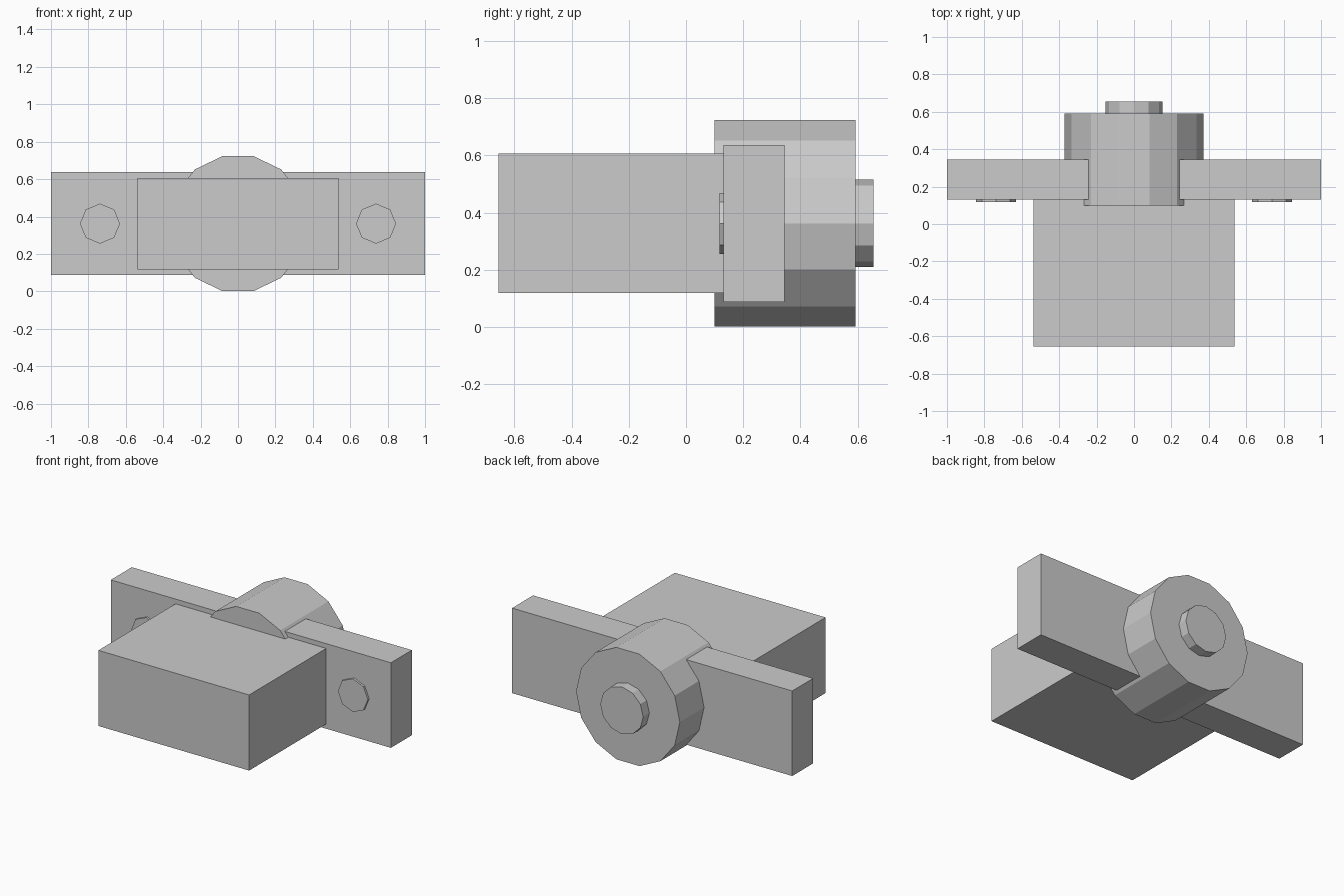
import bpy
import math

if "Cube" in bpy.data.objects:
    bpy.data.objects.remove(bpy.data.objects["Cube"])

AXIS_Z = 0.362  # height of the shared centre line


def box(name, x, y, z):
    """Box from (min, max) ranges."""
    centre = [(r[0] + r[1]) / 2 for r in (x, y, z)]
    bpy.ops.mesh.primitive_cube_add(size=1, location=centre)
    ob = bpy.context.object
    ob.name = name
    ob.scale = [r[1] - r[0] for r in (x, y, z)]
    bpy.ops.object.transform_apply(location=False, rotation=False, scale=True)
    return ob


def drum(name, sides, radius, x, y0, y1):
    """Flat-sided cylinder along y, with a corner pointing along +x."""
    bpy.ops.mesh.primitive_cylinder_add(
        vertices=sides, radius=radius, depth=y1 - y0,
        location=(x, (y0 + y1) / 2, AXIS_Z))
    ob = bpy.context.object
    ob.name = name
    # primitive starts with a corner on +y: turn it to +x, then lay it along y
    for v in ob.data.vertices:
        px, py, pz = v.co
        v.co = (py, pz, px)
    ob.data.update()
    return ob


# Main block and mounting plate
box("body_block", (-0.538, 0.538), (-0.655, 0.131), (0.118, 0.606))
box("mounting_plate", (-1, 1), (0.131, 0.345), (0.088, 0.637))

# Rear hub with its pin
drum("hub", 14, 0.3705, 0, 0.10, 0.592)
drum("hub_pin", 12, 0.153, 0, 0.56, 0.655)

# Bolt heads on the front of the plate
for side, sx in (("left", -1), ("right", 1)):
    drum(f"bolt_head_{side}", 8, 0.107, sx * 0.738, 0.117, 0.15)
